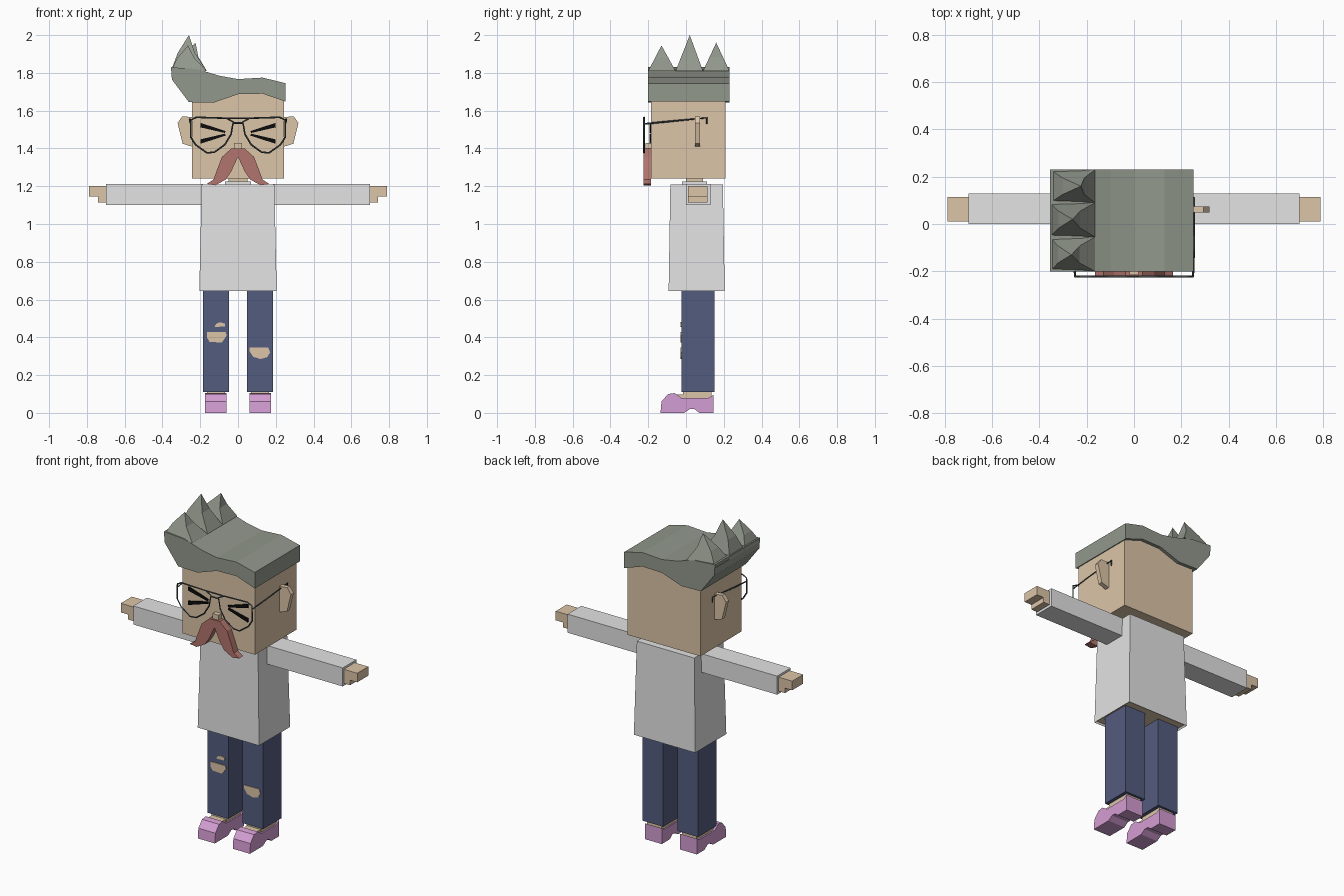
import bpy
import bmesh
from mathutils import Vector

cube = bpy.data.objects.get("Cube")
if cube:
    bpy.data.objects.remove(cube, do_unlink=True)


def material(name, *rgb):
    """Flat material from 0-255 display values."""
    lin = [((c / 255 + 0.055) / 1.055) ** 2.4 for c in rgb] + [1.0]
    m = bpy.data.materials.new(name)
    m.use_nodes = True
    m.diffuse_color = lin
    m.node_tree.nodes["Principled BSDF"].inputs["Base Color"].default_value = lin
    return m


SKIN = material("skin", 220, 197, 168)
SHIRT = material("shirt white", 227, 227, 227)
DENIM = material("denim blue", 84, 92, 126)
SHOE = material("shoe pink", 212, 158, 211)
HAIR = material("hair grey", 146, 152, 141)
RED = material("moustache red", 178, 117, 109)
BLACK = material("eye black", 12, 12, 12)
WIRE = material("wire grey", 70, 78, 80)


def finish(name, bm, *mats):
    bmesh.ops.recalc_face_normals(bm, faces=bm.faces)
    me = bpy.data.meshes.new(name)
    bm.to_mesh(me)
    bm.free()
    for m in mats:
        me.materials.append(m)
    ob = bpy.data.objects.new(name, me)
    bpy.context.collection.objects.link(ob)
    return ob


def loft(name, rings, *mats):
    """Skin a stack of rings; a ring may be a single point."""
    bm = bmesh.new()
    rows = [[bm.verts.new(p) for p in r] for r in rings]
    for a, b in zip(rows, rows[1:]):
        n = len(a)
        for i in range(n):
            j = (i + 1) % n
            bm.faces.new([a[i], a[j], b[0]] if len(b) == 1
                         else [a[i], a[j], b[j], b[i]])
    for r in (rows[0], rows[-1]):
        if len(r) > 2:
            bm.faces.new(r)
    return finish(name, bm, *mats)


def rect(x0, x1, y0, y1, z):
    return [(x0, y0, z), (x1, y0, z), (x1, y1, z), (x0, y1, z)]


def box(name, x, y, z, mat):
    return loft(name, [rect(*x, *y, z[0]), rect(*x, *y, z[1])], mat)


def prism_y(name, pts, y0, y1, mat, s=1):
    """Front outline (x, z) given depth along y."""
    return loft(name, [[(s * x, y, z) for x, z in pts] for y in (y0, y1)], mat)


def wire(name, pts, closed=False, radius=0.0045):
    cu = bpy.data.curves.new(name, "CURVE")
    cu.dimensions = "3D"
    cu.bevel_depth = radius
    cu.bevel_resolution = 0
    sp = cu.splines.new("POLY")
    sp.points.add(len(pts) - 1)
    for p, co in zip(sp.points, pts):
        p.co = (*co, 1)
    sp.use_cyclic_u = closed
    cu.materials.append(WIRE)
    ob = bpy.data.objects.new(name, cu)
    bpy.context.collection.objects.link(ob)
    return ob


# Head, nose and neck
FACE = -0.185
box("head", (-0.243, 0.243), (FACE, 0.21), (1.24, 1.7), SKIN)
box("nose", (-0.02, 0.02), (-0.215, FACE), (1.39, 1.43), SKIN)
box("neck", (-0.05, 0.05), (0, 0.09), (1.2, 1.25), SKIN)
box("collar", (-0.07, 0.07), (-0.02, 0.11), (1.2, 1.225), SHIRT)

# Hair slab
hair = [(-0.26, 1.645), (-0.13, 1.642), (0, 1.687), (0.13, 1.69), (0.252, 1.648),
        (0.252, 1.745), (0.13, 1.775), (0, 1.767), (-0.1, 1.785), (-0.165, 1.805),
        (-0.22, 1.82), (-0.355, 1.83), (-0.35, 1.765)]
prism_y("hair", hair, -0.2, 0.23, HAIR)

# Three tufts along the swept-up side
for name, y0, y1, tip in (("front", -0.2, -0.055, (-0.265, -0.13, 1.945)),
                          ("middle", -0.055, 0.09, (-0.26, 0.02, 2.0)),
                          ("back", 0.09, 0.23, (-0.225, 0.16, 1.96))):
    base = [Vector(p) for p in rect(-0.355, -0.165, y0, y1, 1.81)]
    mid = [p.lerp(Vector(tip), 0.5) for p in base]
    for i, p in enumerate(mid):
        p.x += -0.012 if i in (0, 3) else -0.015
    loft(name + "_hair_tuft", [base, mid, [tip]], HAIR)

# Torso with the open hem showing skin inside
torso = loft("torso", [rect(-0.205, 0.205, -0.092, 0.205, 0.645),
                       rect(-0.192, 0.192, -0.083, 0.195, 1.21)], SHIRT, SKIN)
bm = bmesh.new()
bm.from_mesh(torso.data)
hem = [f for f in bm.faces if f.normal.z < -0.9]
bmesh.ops.inset_region(bm, faces=hem, thickness=0.01, depth=-0.01)
for f in hem:
    f.material_index = 1
bm.to_mesh(torso.data)
bm.free()

ear = [(0.235, 1.565), (0.295, 1.57), (0.32, 1.535), (0.293, 1.425), (0.235, 1.407)]
moustache = [(0, 1.4), (0.035, 1.4), (0.085, 1.355), (0.11, 1.29), (0.13, 1.235),
             (0.165, 1.212), (0.12, 1.205), (0.065, 1.235), (0.035, 1.28), (0, 1.355)]
lens = [(0.25, 1.55), (0.25, 1.46), (0.225, 1.42), (0.165, 1.377), (0.125, 1.38),
        (0.07, 1.42), (0.037, 1.475), (0.025, 1.54), (0.06, 1.56), (0.22, 1.565)]
shoe = [(-0.135, 0), (-0.13, 0.06), (-0.095, 0.1), (-0.06, 0.105), (-0.025, 0.08),
        (0.12, 0.08), (0.145, 0.095), (0.145, 0), (0.07, 0), (0.045, 0.02),
        (0.02, 0.02), (-0.01, 0)]
GLASS = -0.222

for side, s in (("left", 1), ("right", -1)):
    def span(a, b):
        return sorted((s * a, s * b))

    # Face features
    prism_y(side + "_ear", ear, 0.048, 0.075, SKIN, s)
    prism_y(side + "_moustache", moustache, -0.225, FACE, RED, s)
    for part, d in (("upper", 1), ("lower", -1)):
        stroke = [(x, 1.48 + d * h) for x, h in
                  ((0.198, 0.055), (0.2, 0.032), (0.07, 0.002), (0.065, 0.012))]
        prism_y(f"{side}_{part}_eye_stroke", stroke, FACE - 0.007, FACE, BLACK, s)

    # Spectacle rim and temple
    wire(side + "_rim", [(s * x, GLASS, z) for x, z in lens], True)
    wire(side + "_temple", [(s * 0.25, GLASS, 1.53), (s * 0.254, -0.1, 1.542),
                            (s * 0.254, 0.11, 1.562), (s * 0.254, 0.11, 1.53)])

    # Arm and hand
    box(side + "_sleeve", span(0.185, 0.7), (0, 0.13), (1.1, 1.212), SHIRT)
    box(side + "_hand", span(0.69, 0.79), (0.01, 0.115), (1.145, 1.2), SKIN)
    box(side + "_thumb", span(0.69, 0.742), (0.01, 0.115), (1.115, 1.145), SKIN)

    # Leg, ankle and shoe
    box(side + "_trouser_leg", span(0.047, 0.186), (-0.025, 0.15), (0.11, 0.66), DENIM)
    box(side + "_ankle", span(0.068, 0.165), (-0.015, 0.135), (0.07, 0.12), SKIN)
    box(side + "_foot", span(0.072, 0.162), (-0.06, 0.13), (0.05, 0.098), SKIN)
    loft(side + "_shoe", [[(s * x, y, z) for y, z in shoe] for x in (0.06, 0.174)], SHOE)

# Spectacle bridge
wire("upper_bridge", [(-0.06, GLASS, 1.56), (0.06, GLASS, 1.56)])
wire("lower_bridge", [(-0.026, GLASS, 1.535), (0.026, GLASS, 1.535)])

# Torn patches on the trousers
tears = {
    "small_tear": [(-0.125, 0.455), (-0.115, 0.472), (-0.095, 0.48), (-0.07, 0.473),
                   (-0.07, 0.457)],
    "right_knee_tear": [(-0.165, 0.427), (-0.065, 0.427), (-0.06, 0.41), (-0.085, 0.373),
                        (-0.15, 0.375), (-0.165, 0.4)],
    "left_shin_tear": [(0.06, 0.345), (0.16, 0.347), (0.17, 0.32), (0.155, 0.295),
                       (0.12, 0.285), (0.08, 0.297), (0.062, 0.325)],
}
for name, pts in tears.items():
    prism_y(name, pts, -0.029, -0.024, SKIN)

# Turn the wires into plain meshes
bpy.context.view_layer.update()
deps = bpy.context.evaluated_depsgraph_get()
for ob in [o for o in bpy.context.collection.objects if o.type == "CURVE"]:
    name = ob.name
    me = bpy.data.meshes.new_from_object(ob.evaluated_get(deps))
    bpy.data.objects.remove(ob, do_unlink=True)
    bpy.context.collection.objects.link(bpy.data.objects.new(name, me))
    deps = bpy.context.evaluated_depsgraph_get()
